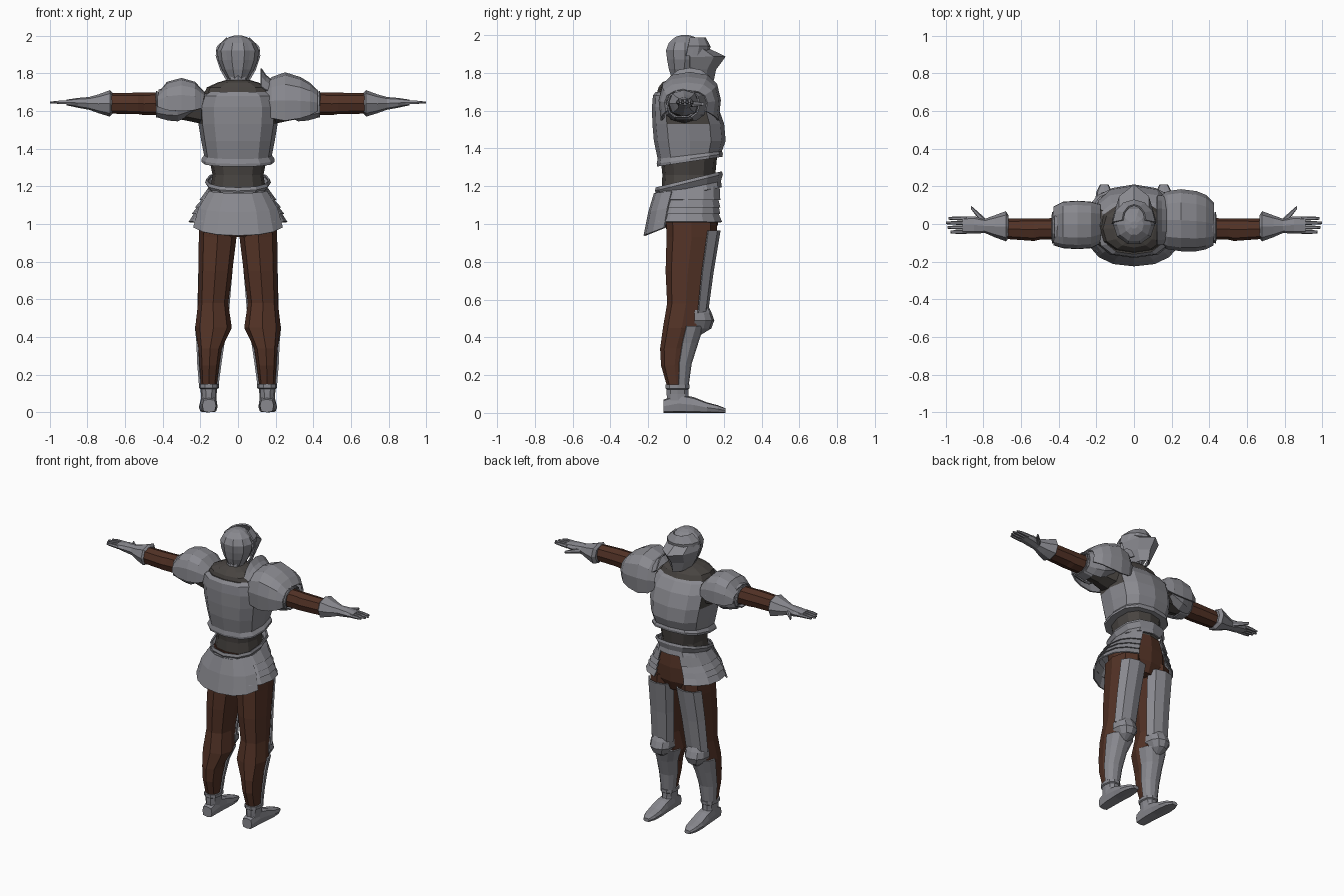
import bpy, bmesh, math


def material(name, rgb):
    m = bpy.data.materials.new(name)
    m.diffuse_color = (*rgb, 1)
    return m


STEEL = material("steel", (0.25, 0.25, 0.275))
BROWN = material("brown_cloth", (0.085, 0.032, 0.019))
MAIL = material("dark_mail", (0.065, 0.058, 0.053))


def spow(v, p):
    return math.copysign(abs(v) ** p, v)


def loft(name, rings, mat, axis=2, n=8, arc=(0, 360), p=0.85, thick=0.0,
         mirror=False, flute=0.0, mat2=None, rule=None):
    """Skin rings (position, c1, c2, r1, r2[, tilt]) stacked along an axis."""
    u, v = [i for i in range(3) if i != axis]
    full = arc[1] - arc[0] >= 360
    count = n if full else n + 1
    bm = bmesh.new()
    rows = []
    for pos, c1, c2, r1, r2, *tilt in rings:
        row = []
        for i in range(count):
            a = math.radians(arc[0] + (arc[1] - arc[0]) * i / n)
            k = 1 - flute * (i % 2)
            co = [0, 0, 0]
            d2 = r2 * k * spow(math.sin(a), p)
            co[u] = c1 + r1 * k * spow(math.cos(a), p)
            co[v] = c2 + d2
            co[axis] = pos + (tilt[0] * d2 if tilt else 0)
            row.append(bm.verts.new(co))
        rows.append(row)
    for a, b in zip(rows, rows[1:]):
        for i in range(n):
            j = (i + 1) % count
            bm.faces.new((a[i], a[j], b[j], b[i]))
    if full and not thick:
        bm.faces.new(rows[0])
        bm.faces.new(rows[-1])
    bmesh.ops.recalc_face_normals(bm, faces=bm.faces)
    if rule:
        for f in bm.faces:
            f.material_index = int(rule(f.calc_center_median()))
    me = bpy.data.meshes.new(name)
    bm.to_mesh(me)
    bm.free()
    me.materials.append(mat)
    if mat2:
        me.materials.append(mat2)
    ob = bpy.data.objects.new(name, me)
    bpy.context.collection.objects.link(ob)
    if thick:
        s = ob.modifiers.new("thickness", 'SOLIDIFY')
        s.thickness, s.offset = thick, 0
    if mirror:
        ob.modifiers.new("mirror", 'MIRROR')
    return ob


# Helmet: fluted skull, brow plate and pointed visor (the face looks to +y)
loft("helmet_skull", [(1.76, 0, -.015, .05, .06), (1.82, 0, -.01, .085, .085),
     (1.87, 0, -.005, .105, .1), (1.92, 0, -.005, .111, .106), (1.96, 0, -.005, .09, .09),
     (1.99, 0, -.005, .052, .055), (2.0, 0, -.005, .02, .02)], STEEL, n=20, p=1, flute=.06)
loft("brow_plate", [(1.89, 0, .0, .114, .115), (1.94, 0, .01, .108, .115),
     (1.985, 0, .02, .06, .08)], STEEL, n=6, arc=(0, 180), p=1, thick=.01)
loft("visor", [(1.75, 0, .02, .05, .12), (1.82, 0, .02, .09, .135), (1.885, 0, .02, .112, .185),
     (1.925, 0, .02, .112, .1)], STEEL, n=4, arc=(0, 180), p=1.15, thick=.01)
loft("neck_guard", [(1.73, 0, -.02, .07, .08), (1.75, 0, -.02, .055, .07),
     (1.79, 0, -.015, .055, .065)], STEEL, p=1)

# Torso: cuirass with mail armpits, mail shoulders and waist
loft("cuirass", [(1.33, 0, .02, .195, .172, .15), (1.345, 0, .02, .195, .175, .15),
     (1.365, 0, .02, .18, .17, .12), (1.44, 0, .02, .195, .19), (1.53, 0, .012, .21, .19),
     (1.62, 0, -.005, .215, .175), (1.68, 0, -.025, .195, .15), (1.70, 0, -.03, .16, .13)],
     STEEL, n=12, p=.75, mat2=MAIL,
     rule=lambda c: c.z > 1.695 or (c.z > 1.5 and abs(c.x) > .17 and c.y > -.09))
loft("mail_shoulders", [(1.67, 0, -.02, .19, .14), (1.725, 0, -.025, .165, .12),
     (1.75, 0, -.025, .11, .1), (1.765, 0, -.02, .06, .07)], MAIL, n=12)
loft("mail_waist", [(1.17, 0, .015, .15, .145), (1.26, 0, .015, .135, .14),
     (1.36, 0, .015, .155, .15)], MAIL, n=12)

# Belt, lamed skirt open at the front, and back plate
loft("belt_plate", [(1.16, 0, .015, .17, .17, .2), (1.19, 0, .015, .15, .165, .22),
     (1.22, 0, .015, .17, .175, .25), (1.235, 0, .015, .165, .17, .25)],
     STEEL, n=12, thick=.01)
loft("skirt_lames", [(1.185, 0, .015, .158, .17, .1), (1.13, 0, .01, .20, .18),
     (1.13, 0, .01, .19, .17), (1.09, 0, .005, .225, .185), (1.09, 0, .005, .215, .178),
     (1.055, 0, 0, .242, .19), (1.055, 0, 0, .232, .182), (1.01, 0, 0, .258, .2)],
     STEEL, n=14, arc=(112, 428), thick=.008)
loft("skirt_back_plate", [(1.18, 0, .01, .165, .175, .1), (1.10, 0, -.005, .225, .19, .2),
     (1.02, 0, -.015, .255, .205, .4)], STEEL, n=6, arc=(205, 335), thick=.01)
loft("hips", [(.93, 0, .03, .10, .11), (1.0, 0, .025, .19, .145),
     (1.1, 0, .02, .18, .155), (1.19, 0, .015, .15, .15)], BROWN, n=12)

# Legs
loft("trouser_leg", [(1.02, .105, .03, .1, .135), (.93, .108, .03, .1, .133),
     (.75, .12, .01, .09, .118), (.58, .132, 0, .08, .1), (.45, .13, -.022, .097, .1),
     (.34, .148, -.052, .062, .085), (.25, .152, -.06, .052, .072),
     (.14, .155, -.05, .042, .05)], BROWN, n=8, mirror=True)
loft("thigh_plate", [(.965, .108, .035, .102, .143), (.75, .12, .012, .095, .13),
     (.53, .132, 0, .088, .112)], STEEL, n=4, arc=(28, 152), p=.75, thick=.01, mirror=True)
loft("knee_cop", [(.57, .133, .05, .04, .06), (.53, .133, .045, .072, .085),
     (.49, .133, .045, .075, .1), (.45, .133, .045, .05, .085), (.42, .133, .03, .02, .05)],
     STEEL, n=6, arc=(0, 180), thick=.01, mirror=True)
loft("greave", [(.46, .133, -.01, .092, .1), (.37, .146, -.03, .07, .09),
     (.26, .152, -.045, .06, .07), (.15, .155, -.045, .048, .055)],
     STEEL, n=6, arc=(5, 175), thick=.01, mirror=True)

# Armoured shoes
loft("ankle_cuff", [(.03, .155, -.04, .04, .06), (.1, .155, -.045, .042, .06),
     (.125, .155, -.045, .045, .06), (.13, .155, -.045, .053, .067),
     (.15, .155, -.045, .053, .067)], STEEL, n=10, mirror=True)
loft("shoe", [(-.12, .153, .035, .036, .035), (-.04, .155, .05, .044, .05),
     (.04, .157, .042, .047, .042), (.11, .158, .028, .05, .028),
     (.17, .158, .02, .042, .02), (.21, .158, .012, .022, .012)],
     STEEL, axis=1, n=8, p=.55, mirror=True)

# Arms: mail upper arm, cloth sleeve
loft("mail_upper_arm", [(.14, -.005, 1.61, .11, .09), (.28, -.01, 1.63, .085, .08),
     (.41, -.02, 1.635, .065, .065)], MAIL, axis=0, mirror=True)
loft("sleeve", [(.36, -.025, 1.64, .058, .06), (.5, -.027, 1.638, .056, .06),
     (.53, -.03, 1.64, .06, .057), (.70, -.025, 1.64, .053, .054)],
     BROWN, axis=0, mirror=True)
loft("arm_ring", [(.36, -.015, 1.635, .09, .085), (.42, -.02, 1.632, .075, .066),
     (.435, -.02, 1.635, .08, .07)], STEEL, axis=0, n=10, thick=.008, mirror=True)

# Gauntlets
loft("gauntlet", [(.665, -.015, 1.64, .06, .055), (.68, -.012, 1.64, .08, .07),
     (.74, -.012, 1.638, .058, .05), (.79, -.01, 1.64, .038, .034),
     (.85, -.005, 1.643, .046, .026), (.91, -.007, 1.645, .045, .015)],
     STEEL, axis=0, mirror=True)
for i, tip in enumerate((.975, .99, .998, .985)):
    y = -.042 + i * .024
    loft(f"finger_{i + 1}", [(.89, y, 1.645, .011, .012), (.945, y, 1.646, .01, .01),
         (tip, y, 1.645, .007, .005)], STEEL, axis=0, n=6, mirror=True)
loft("thumb", [(.79, .01, 1.635, .02, .018), (.825, .045, 1.635, .018, .014),
     (.865, .088, 1.635, .009, .009)], STEEL, axis=0, n=6, mirror=True)

# Shoulder plates: the +x one is larger and has an upright neck flange
loft("large_pauldron", [(.14, .02, 1.64, .125, .09), (.18, .02, 1.635, .15, .14),
     (.25, .02, 1.635, .16, .165), (.33, .015, 1.635, .155, .14), (.38, .01, 1.635, .14, .11),
     (.42, 0, 1.635, .11, .07)], STEEL, axis=0, n=8, arc=(-25, 205), p=.75, thick=.01)
loft("pauldron_flange", [(.18, .02, 1.64, .13, .12), (.145, .02, 1.64, .14, .15),
     (.122, .02, 1.64, .14, .185)], STEEL, axis=0, n=6, arc=(25, 155), thick=.008)
loft("small_pauldron", [(-.18, 0, 1.635, .10, .06), (-.23, -.005, 1.635, .12, .115),
     (-.30, -.005, 1.635, .125, .135), (-.375, -.005, 1.635, .12, .115),
     (-.425, -.01, 1.635, .1, .05)], STEEL, axis=0, n=8, arc=(-10, 190), p=.75, thick=.01)
# Lower guard hanging from each pauldron
loft("shoulder_guard", [(.23, 0, 1.64, .115, .05), (.32, -.005, 1.64, .115, .1),
     (.37, -.01, 1.635, .1, .09), (.42, -.015, 1.635, .085, .075)],
     STEEL, axis=0, n=10, arc=(-65, 245), thick=.008, mirror=True)
